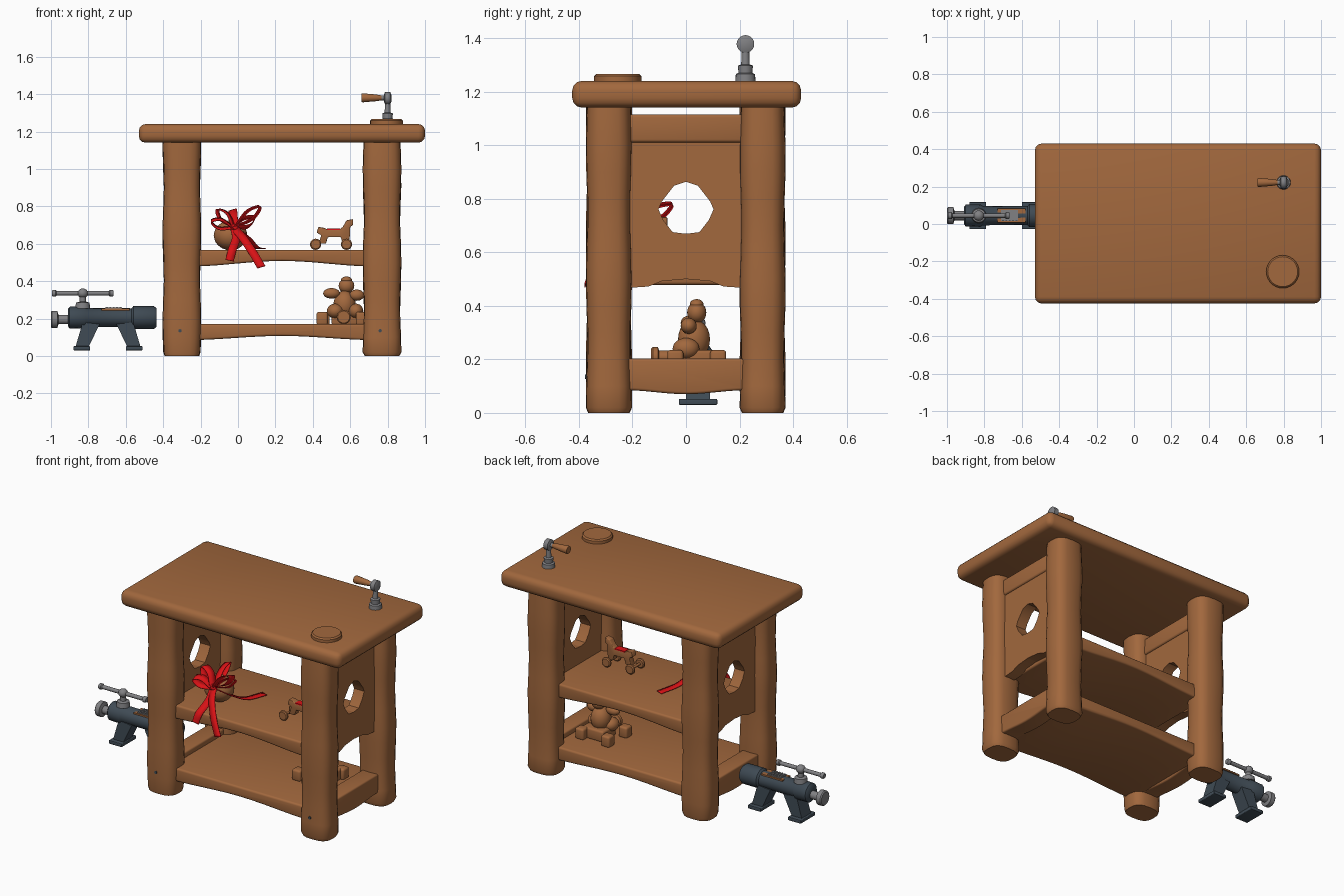
import bpy, bmesh, math
from mathutils import Vector, Matrix

cube = bpy.data.objects.get("Cube")
if cube:
    bpy.data.objects.remove(cube, do_unlink=True)


def material(name, rgb):
    m = bpy.data.materials.new(name)
    m.use_nodes = True
    m.diffuse_color = (*rgb, 1)
    m.node_tree.nodes["Principled BSDF"].inputs["Base Color"].default_value = (*rgb, 1)
    return m


WOOD = material("warm_wood", (0.36, 0.138, 0.047))
RED = material("red_ribbon", (0.7, 0.006, 0.008))
STEEL = material("grey_steel", (0.22, 0.22, 0.23))
IRON = material("dark_blue_iron", (0.05, 0.07, 0.09))
X, Y, Z = Vector((1, 0, 0)), Vector((0, 1, 0)), Vector((0, 0, 1))


def finish(name, bm, mat, angle=40):
    bmesh.ops.remove_doubles(bm, verts=bm.verts, dist=0.0001)
    bmesh.ops.recalc_face_normals(bm, faces=bm.faces)
    me = bpy.data.meshes.new(name)
    bm.to_mesh(me)
    bm.free()
    me.materials.append(mat)
    me.shade_smooth()
    me.set_sharp_from_angle(angle=math.radians(angle))
    ob = bpy.data.objects.new(name, me)
    bpy.context.collection.objects.link(ob)
    return ob


def skin(name, rings, mat, angle=40):
    """Join closed rings of points into a capped tube."""
    bm = bmesh.new()
    loops = [[bm.verts.new(p) for p in ring] for ring in rings]
    n = len(loops[0])
    for a, b in zip(loops, loops[1:]):
        for i in range(n):
            j = (i + 1) % n
            bm.faces.new((a[i], a[j], b[j], b[i]))
    bm.faces.new(loops[0])
    bm.faces.new(loops[-1])
    return finish(name, bm, mat, angle)


def lathe(name, profile, loc, mat, axis=Z, sides=20):
    """Turn (radius, distance) pairs round an axis that starts at loc."""
    turn = Z.rotation_difference(axis)
    rings = [[Vector(loc) + turn @ Vector((max(r, 0.0005) * math.cos(k * math.tau / sides),
                                           max(r, 0.0005) * math.sin(k * math.tau / sides), h))
              for k in range(sides)] for r, h in profile]
    return skin(name, rings, mat)


def extrude(name, outline, start, depth, mat, plane="XZ", bevel=0.0):
    """Thicken a flat outline along the axis missing from the plane."""
    bm = bmesh.new()
    place = (lambda u, v: (u, start, v)) if plane == "XZ" else (lambda u, v: (start, u, v))
    face = bm.faces.new([bm.verts.new(place(u, v)) for u, v in outline])
    out = bmesh.ops.extrude_face_region(bm, geom=[face])
    moved = [g for g in out["geom"] if isinstance(g, bmesh.types.BMVert)]
    bmesh.ops.translate(bm, verts=moved, vec=(Y if plane == "XZ" else X) * depth)
    if bevel:
        bmesh.ops.recalc_face_normals(bm, faces=bm.faces)
        edges = [e for e in bm.edges if e.calc_face_angle(0) > 0.6]
        bmesh.ops.bevel(bm, geom=edges, offset=bevel, segments=3, profile=0.5,
                        affect="EDGES", clamp_overlap=True)
    return finish(name, bm, mat)


def box(name, lo, hi, mat, bevel=0.0):
    rect = [(lo[0], lo[2]), (hi[0], lo[2]), (hi[0], hi[2]), (lo[0], hi[2])]
    return extrude(name, rect, lo[1], hi[1] - lo[1], mat, "XZ", bevel)


def blob(name, loc, size, mat):
    bm = bmesh.new()
    bmesh.ops.create_icosphere(bm, subdivisions=3, radius=1,
                               matrix=Matrix.Translation(loc) @ Matrix.Diagonal((*size, 1)))
    return finish(name, bm, mat)


def wavy(u0, u1, low, top, rise):
    """Board outline with an arched lower edge."""
    n = 12
    under = [(u0 + (u1 - u0) * i / n, low + rise * math.sin(math.pi * i / n) ** 2) for i in range(n + 1)]
    return under + [(u1, top), (u0, top)]


# Table top and round lid
box("table_top", (-0.53, -0.425, 1.14), (1.0, 0.43, 1.24), WOOD, 0.036)
lathe("round_lid", [(0.088, 0), (0.088, 0.02), (0.08, 0.028)], (0.795, -0.255, 1.238), WOOD, sides=28)

# Four hewn log legs with soft square sections
MID_X = 0.235
for side, cx in (("right", -0.3), ("left", 0.77)):
    for end, cy in (("front", -0.288), ("back", 0.286)):
        rings = []
        heights = [0, 0.02] + [0.1 * k for k in range(1, 12)] + [1.15]
        for k, z in enumerate(heights):
            s = 0.9 if k == 0 else 0.97 + 0.035 * math.sin(z * 13 + cx * 2 + cy)
            ring = []
            for a in range(20):
                c, d = math.cos(a * math.tau / 20), math.sin(a * math.tau / 20)
                ring.append((cx + s * 0.103 * math.copysign(abs(c) ** 0.7, c),
                             cy + s * 0.086 * math.copysign(abs(d) ** 0.7, d), z))
            rings.append(ring)
        skin(f"{end}_{side}_leg", rings, WOOD)
    lathe(f"{side}_leg_nail", [(0.009, 0), (0.009, 0.012)], (cx - 0.01, -0.365, 0.135), IRON, -Y, 10)

# Two shelves with arched undersides
extrude("middle_shelf", wavy(-0.27, 0.74, 0.478, 0.567, 0.03), -0.325, 0.63, WOOD, bevel=0.012)
extrude("lower_shelf", wavy(-0.27, 0.74, 0.085, 0.17, 0.022), -0.325, 0.63, WOOD, bevel=0.012)

# End frames: holed panel (one half, mirrored), upper rail, lower stretcher
half_panel = [(0, 0.5), (0.09, 0.492), (0.14, 0.472), (0.23, 0.466), (0.23, 1.02), (0, 1.02),
              (0, 0.863), (0.045, 0.848), (0.09, 0.79), (0.103, 0.76), (0.085, 0.72), (0.05, 0.675), (0, 0.669)]
for side, cx in (("right", -0.3), ("left", 0.77)):
    panel = extrude(f"{side}_panel", half_panel, cx - 0.035, 0.07, WOOD, "YZ")
    panel.modifiers.new("mirror", "MIRROR").use_axis = (False, True, False)
    box(f"{side}_top_rail", (cx - 0.045, -0.23, 1.01), (cx + 0.045, 0.23, 1.115), WOOD, 0.012)
    extrude(f"{side}_stretcher", wavy(-0.23, 0.23, 0.085, 0.203, -0.015), cx - 0.055, 0.11, WOOD, "YZ", 0.01)

# Crank on the table top
lathe("crank_base", [(0.038, 0), (0.036, 0.03), (0.026, 0.035), (0.028, 0.062), (0.016, 0.066), (0.014, 0.12)],
      (0.8, 0.222, 1.235), STEEL)
lathe("crank_head", [(0.018, 0), (0.033, 0.006), (0.033, 0.034), (0.018, 0.04)], (0.78, 0.222, 1.378), STEEL, X)
lathe("crank_pin", [(0.013, 0), (0.013, 0.05)], (0.79, 0.222, 1.38), STEEL, -X, 12)
lathe("crank_grip", [(0.013, 0), (0.018, 0.03), (0.024, 0.1), (0.022, 0.108)], (0.768, 0.222, 1.38), WOOD, -X)

# Bench vise beside the table
VY = 0.045
lathe("vise_body", [(0.045, 0), (0.058, 0.01), (0.06, 0.09), (0.052, 0.1), (0.05, 0.34), (0.061, 0.35),
                    (0.061, 0.46), (0.05, 0.475)], (-0.91, VY, 0.205), IRON, X, 16)
box("vise_opening", (-0.73, VY - 0.038, 0.244), (-0.58, VY + 0.038, 0.253), WOOD)
box("vise_screw_plate", (-0.71, VY - 0.03, 0.25), (-0.62, VY + 0.03, 0.258), STEEL)
for k in range(5):
    x = -0.705 + 0.018 * k
    box(f"screw_thread_{k + 1}", (x, VY - 0.028, 0.256), (x + 0.009, VY + 0.028, 0.262), STEEL)
foot = [(-0.83, 0.18), (-0.74, 0.17), (-0.8, 0.045), (-0.87, 0.045)]
for name, flip in (("front", False), ("rear", True)):
    pts = [(-1.39 - x, z) if flip else (x, z) for x, z in foot]
    extrude(f"vise_{name}_foot", pts, VY - 0.045, 0.09, IRON)
    x = -0.555 if flip else -0.835
    box(f"vise_{name}_foot_plate", (x - 0.045, VY - 0.072, 0.03), (x + 0.045, VY + 0.072, 0.052), IRON, 0.004)
lathe("vise_knob", [(0.04, 0), (0.046, 0.006), (0.046, 0.034), (0.025, 0.04), (0.025, 0.1)],
      (-1.0, VY, 0.195), STEEL, X)
lathe("vise_stem", [(0.04, 0), (0.036, 0.03), (0.018, 0.035), (0.016, 0.085)], (-0.83, VY, 0.255), STEEL)
blob("vise_hub", (-0.83, VY, 0.335), (0.028, 0.028, 0.026), STEEL)
lathe("vise_bar", [(0.014, 0), (0.018, 0.005), (0.018, 0.02), (0.012, 0.025), (0.012, 0.305), (0.018, 0.31),
                   (0.018, 0.325), (0.014, 0.33)], (-0.995, VY, 0.335), STEEL, X, 12)

# Ball gift with a ribbon bow
blob("gift_ball", (-0.04, -0.13, 0.645), (0.09, 0.08, 0.08), WOOD)


def ribbon(name, points, across, width):
    """Thin strip along a smooth path, widened along one direction."""
    p = [Vector(q) for q in points]
    p = [2 * p[0] - p[1]] + p + [2 * p[-1] - p[-2]]
    bm, last = bmesh.new(), None
    for i in range(1, len(p) - 2):
        for s in range(9 if i == len(p) - 3 else 8):
            t = s / 8
            c = 0.5 * (2 * p[i] + (p[i + 1] - p[i - 1]) * t
                       + (2 * p[i - 1] - 5 * p[i] + 4 * p[i + 1] - p[i + 2]) * t ** 2
                       + (3 * p[i] - p[i - 1] - 3 * p[i + 1] + p[i + 2]) * t ** 3)
            w = Vector(across).normalized() * width / 2
            pair = (bm.verts.new(c - w), bm.verts.new(c + w))
            if last:
                bm.faces.new((last[0], last[1], pair[1], pair[0]))
            last = pair
    ob = finish(name, bm, RED)
    ob.modifiers.new("thickness", "SOLIDIFY").thickness = 0.004
    return ob


knot = Vector((-0.02, -0.215, 0.685))
blob("bow_knot", knot, (0.022, 0.018, 0.022), RED)
tips = [(-0.145, -0.23, 0.72), (-0.11, -0.18, 0.785), (0.12, -0.23, 0.8), (0.09, -0.15, 0.735), (-0.03, -0.05, 0.78)]
for k, tip in enumerate(tips):
    d = Vector(tip) - knot
    side = d.cross(Y if k < 4 else X).normalized() * 0.026
    across = d.cross(side).normalized() + side.normalized() * 0.35
    ribbon(f"bow_loop_{k + 1}", [knot, knot + d * 0.6 + side, knot + d, knot + d * 0.6 - side, knot], across, 0.045)
ribbon("front_tail", [knot, (0.02, -0.29, 0.64), (0.075, -0.35, 0.56), (0.125, -0.38, 0.475)], (1, 0, 0.3), 0.045)
ribbon("side_tail", [knot, (-0.01, -0.28, 0.63), (-0.03, -0.345, 0.57), (-0.045, -0.36, 0.51)], (1, 0, -0.2), 0.045)
ribbon("back_tail", [knot, (0.05, -0.14, 0.63), (0.09, -0.05, 0.585), (0.13, 0.08, 0.575)], (1, -0.4, 0), 0.045)

# Pull-along toy animal on wheels
animal = [(0.42, 0.66), (0.43, 0.69), (0.46, 0.685), (0.48, 0.675), (0.54, 0.675), (0.56, 0.69), (0.58, 0.725),
          (0.615, 0.732), (0.615, 0.70), (0.60, 0.69), (0.60, 0.65), (0.59, 0.6), (0.56, 0.6), (0.55, 0.635),
          (0.48, 0.635), (0.47, 0.6), (0.43, 0.6), (0.445, 0.645)]
extrude("toy_animal", animal, -0.11, 0.04, WOOD, bevel=0.004)
box("toy_saddle", (0.475, -0.112, 0.674), (0.545, -0.068, 0.681), RED)
for end, x in (("rear", 0.415), ("front", 0.58)):
    lathe(f"toy_{end}_axle", [(0.008, 0), (0.008, 0.1)], (x, -0.14, 0.596), WOOD, Y, 10)
    for side, y in (("near", -0.15), ("far", -0.05)):
        lathe(f"toy_{end}_{side}_wheel", [(0.024, 0), (0.03, 0.005), (0.03, 0.015), (0.024, 0.02)],
              (x, y, 0.597), WOOD, Y)

# Seated toy figure on the lower shelf
for name, loc, size in (
        ("head", (0.58, 0.04, 0.375), (0.042, 0.036, 0.04)), ("cap", (0.58, 0.04, 0.405), (0.03, 0.026, 0.02)),
        ("body", (0.57, 0.03, 0.275), (0.06, 0.06, 0.075)), ("right_arm", (0.50, 0.01, 0.335), (0.045, 0.03, 0.028)),
        ("left_arm", (0.635, 0.01, 0.325), (0.04, 0.03, 0.03)), ("right_hip", (0.52, 0.0, 0.24), (0.045, 0.05, 0.04)),
        ("left_hip", (0.63, 0.0, 0.24), (0.04, 0.05, 0.04))):
    blob(f"figure_{name}", loc, size, WOOD)
box("figure_seat", (0.5, -0.02, 0.165), (0.65, 0.11, 0.235), WOOD, 0.012)
for k, (x, y) in enumerate([(0.45, -0.04), (0.66, -0.04), (0.46, 0.12), (0.64, 0.12)]):
    box(f"toy_block_{k + 1}", (x - 0.03, y - 0.03, 0.165), (x + 0.03, y + 0.03, 0.235), WOOD, 0.012)
lathe("figure_foot", [(0.032, 0), (0.038, 0.006), (0.038, 0.025), (0.025, 0.03), (0.025, 0.12)],
      (0.565, -0.13, 0.208), WOOD, Y)
